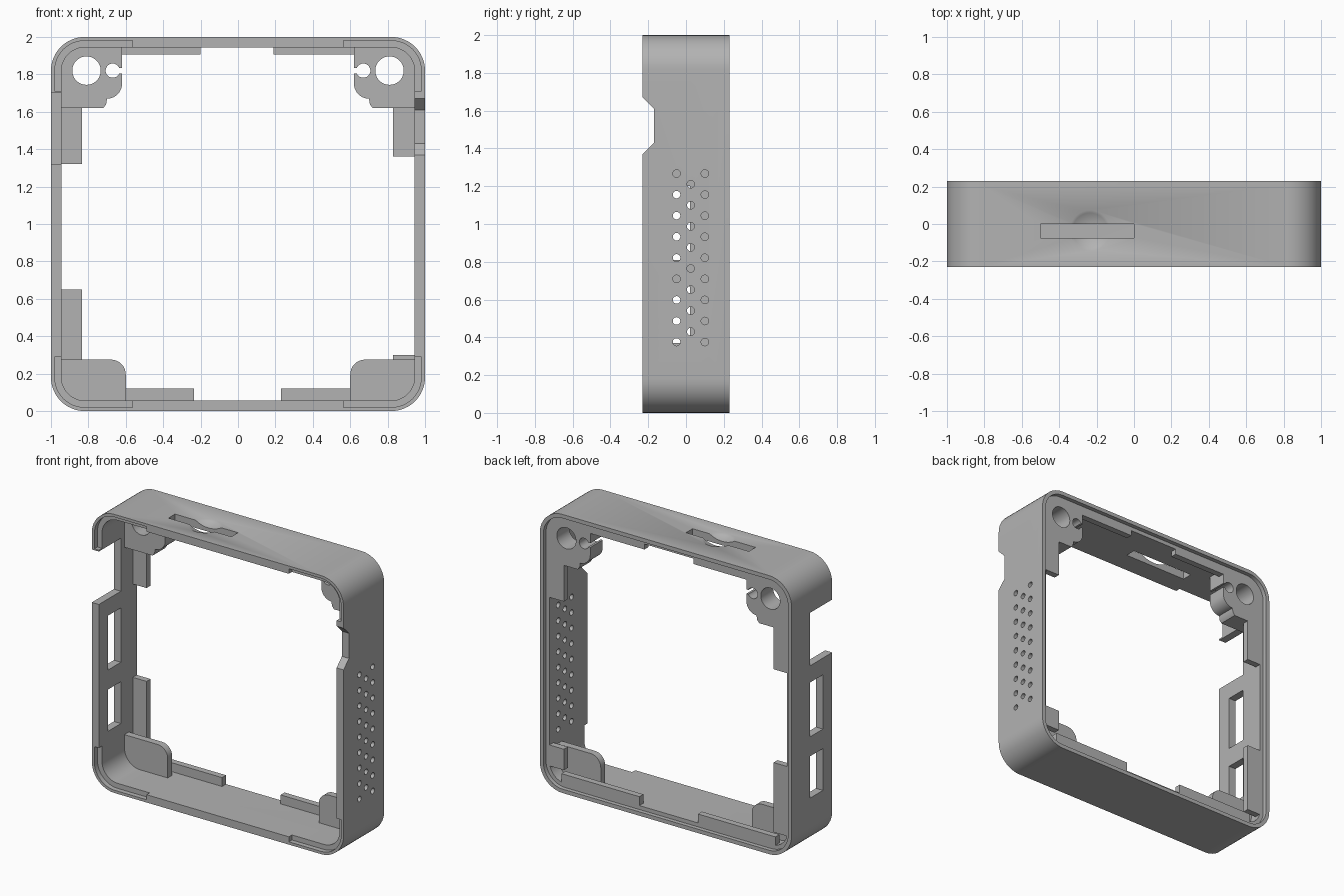
import bpy, bmesh, math
from mathutils import Vector

cube = bpy.data.objects.get("Cube")
if cube:
    bpy.data.objects.remove(cube, do_unlink=True)

grey = bpy.data.materials.new("mid grey plastic")
grey.use_nodes = True
grey.diffuse_color = (0.45, 0.45, 0.45, 1)
grey.node_tree.nodes["Principled BSDF"].inputs["Base Color"].default_value = (0.45, 0.45, 0.45, 1)


def arc(cx, cz, r, a0, a1, n=12):
    return [(cx + r * math.cos(math.radians(a0 + (a1 - a0) * i / n)),
             cz + r * math.sin(math.radians(a0 + (a1 - a0) * i / n))) for i in range(n + 1)]


def round_rect(half, r):
    c = half - r
    pts = []
    for k, (sx, sz) in enumerate([(1, 1), (-1, 1), (-1, -1), (1, -1)]):
        pts += arc(sx * c, 1 + sz * c, r, 90 * k, 90 * k + 90)
    return pts


def prism(name, pts, a, b, axis="y", bevel=0):
    """Extrude a 2D outline: (x, z) along y, or (y, z) along x."""
    place = (lambda p, d: (p[0], d, p[1])) if axis == "y" else (lambda p, d: (d, p[0], p[1]))
    bm = bmesh.new()
    near = [bm.verts.new(place(p, a)) for p in pts]
    far = [bm.verts.new(place(p, b)) for p in pts]
    bm.faces.new(near)
    back = bm.faces.new(far)
    for i in range(len(pts)):
        j = (i + 1) % len(pts)
        bm.faces.new((near[i], near[j], far[j], far[i]))
    if bevel:
        bmesh.ops.bevel(bm, geom=list(back.edges), offset=bevel, segments=4,
                        profile=0.5, affect="EDGES")
    bmesh.ops.recalc_face_normals(bm, faces=bm.faces)
    mesh = bpy.data.meshes.new(name)
    bm.to_mesh(mesh)
    bm.free()
    mesh.materials.append(grey)
    obj = bpy.data.objects.new(name, mesh)
    bpy.context.collection.objects.link(obj)
    return obj


def box(name, x0, x1, y0, y1, z0, z1):
    return prism(name, [(x0, z0), (x1, z0), (x1, z1), (x0, z1)], y0, y1)


def cut(target, cutter):
    cutter.hide_render = True
    mod = target.modifiers.new("cut", "BOOLEAN")
    mod.operation, mod.solver, mod.object = "DIFFERENCE", "EXACT", cutter
    bpy.context.view_layer.objects.active = target
    bpy.ops.object.modifier_apply(modifier=mod.name)
    bpy.data.objects.remove(cutter, do_unlink=True)


def smooth(obj):
    bpy.ops.object.select_all(action="DESELECT")
    obj.select_set(True)
    bpy.context.view_layer.objects.active = obj
    bpy.ops.object.shade_smooth_by_angle(angle=math.radians(35))


# Outer shell with a rounded back edge and a stepped back rim
shell = prism("outer_frame", round_rect(1, 0.18), -0.23, 0.23, bevel=0.02)
cut(shell, prism("opening", round_rect(0.944, 0.125), -0.3, 0.3))
cut(shell, prism("back_step", round_rect(0.972, 0.152), 0.2, 0.3))

# Shallow steps in the front edge at each corner
for sx in (1, -1):
    for sz in (1, -1):
        lip = [(0.565, 0.71), (0.565, 0.98)] + arc(0.82, 0.82, 0.16, 90, 0) + [(0.98, 0.71)]
        cut(shell, prism("lip", [(sx * x, 1 + sz * z) for x, z in lip], -0.3, -0.195))

# Side notches: angled on the left wall, deep and square on the right wall
cut(shell, prism("notch", [(-0.3, 1.37), (-0.23, 1.37), (-0.17, 1.43), (-0.17, 1.61),
                           (-0.23, 1.67), (-0.3, 1.67)], 0.9, 1.1, "x"))
cut(shell, box("notch", -1.1, -0.9, -0.3, 0.02, 1.32, 1.70))

# Two windows in the right wall
for z0, z1 in ((0.37, 0.67), (0.81, 1.2)):
    cut(shell, box("window", -1.1, -0.9, -0.125, 0.02, z0, z1))

# Speaker holes in the left wall
for y, z0, count in ((-0.05, 0.375, 9), (0.025, 0.43, 8), (0.1, 0.375, 9)):
    for i in range(count):
        cut(shell, prism("hole", arc(y, z0 + i * 0.1115, 0.02, 0, 345, 23), 0.9, 1.1, "x"))

# Slot and thumb scoop in the top
cut(shell, box("slot", -0.5, 0, -0.075, 0, 1.9, 2.1))
bpy.ops.mesh.primitive_uv_sphere_add(segments=48, ring_count=32, radius=0.2,
                                     location=(-0.235, -0.035, 2.168))
scoop = bpy.context.object
scoop.data.materials.append(grey)
cut(shell, scoop)
smooth(shell)

# Support tabs around the inside, near the back
Y0, Y1 = 0.155, 0.2
for name, x0, x1, z0, z1 in (
        ("top_tab_right", -0.62, -0.2, 1.905, 1.95), ("top_tab_left", 0.19, 0.62, 1.905, 1.95),
        ("bottom_tab_right", -0.85, -0.235, 0.05, 0.12), ("bottom_tab_left", 0.23, 0.85, 0.05, 0.12),
        ("upper_tab_right", -0.95, -0.835, 1.32, 1.63), ("upper_tab_left", 0.83, 0.95, 1.36, 1.63),
        ("lower_tab_right", -0.95, -0.835, 0.15, 0.65), ("lower_tab_left", 0.83, 0.95, 0.15, 0.3)):
    box(name, x0, x1, Y0, Y1, z0, z1)

# Corner bosses with screw holes at the top, rounded plates at the bottom
corner = [(0.96, 0.84), (0.92, 0.92), (0.84, 0.96)]
for side, s in (("left", 1), ("right", -1)):
    outline = (corner + [(0.62, 0.96)] + arc(0.70, 0.75, 0.08, 180, 270, 8)
               + [(0.705, 0.64), (0.72, 0.62), (0.96, 0.62)])
    boss = prism("screw_boss_" + side, [(s * x, 1 + z) for x, z in outline], 0.06, 0.2)
    cut(boss, prism("screw_hole", arc(s * 0.81, 1.82, 0.076, 0, 350, 35), 0, 0.3))
    cut(boss, prism("pin_hole", arc(s * 0.67, 1.82, 0.038, 0, 345, 23), 0, 0.3))
    cut(boss, box("pin_slot", s * 0.65, s * 0.6, 0, 0.3, 1.805, 1.835))
    smooth(boss)
    foot = corner + [(0.6, 0.96)] + arc(0.68, 0.805, 0.08, 180, 270, 8) + [(0.96, 0.725)]
    smooth(prism("corner_plate_" + side, [(s * x, 1 - z) for x, z in foot], 0.06, 0.11))
